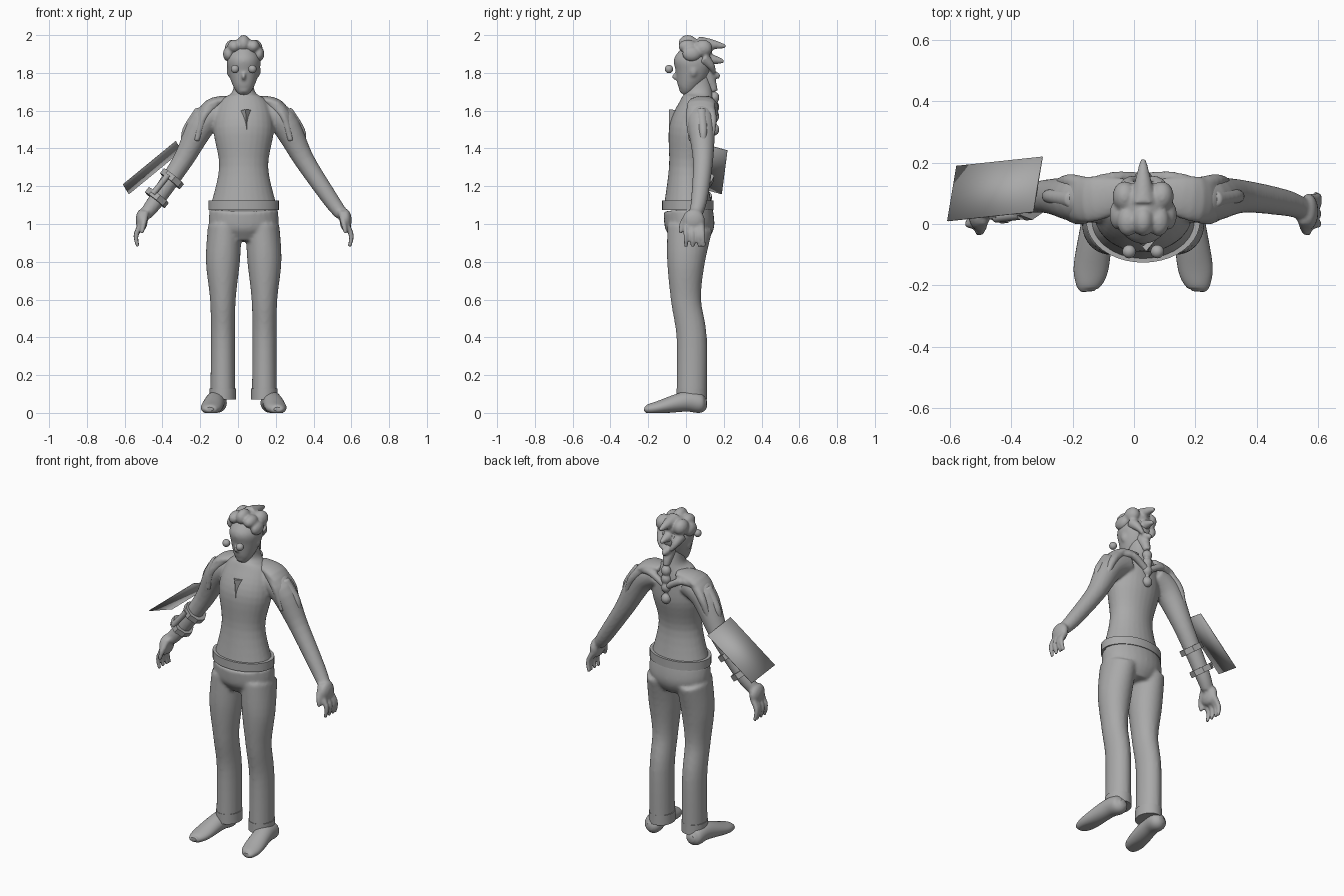
import bpy, bmesh, math
from mathutils import Matrix, Quaternion, Vector

cube = bpy.data.objects.get("Cube")
if cube:
    bpy.data.objects.remove(cube, do_unlink=True)

SIDES = (1, -1)
BODY_CENTRE = Vector((.03, 0, 0))
UPRIGHT = Quaternion()

grey = bpy.data.materials.new("plain grey")
grey.use_nodes = True
grey.diffuse_color = (.4, .4, .4, 1)
grey.node_tree.nodes["Principled BSDF"].inputs["Base Color"].default_value = grey.diffuse_color


def spline(rows, steps):
    """Catmull-Rom interpolation between rows of numbers."""
    points = [Vector(row) for row in rows]
    padded = [points[0], *points, points[-1]]
    smooth = []
    for before, start, end, after in zip(padded, padded[1:], padded[2:], padded[3:]):
        leave, arrive = (end - before) / 2, (after - start) / 2
        for step in range(steps):
            t = step / steps
            bend = (end - start) * (3 - 2 * t) + arrive * (t - 1)
            smooth.append(start + leave * t * (1 - t) ** 2 + bend * t * t)
    return smooth + [points[-1]]


def loft(bm, rows, side=1, ref=(0, 1, 0), segments=28, steps=5):
    """Skin oval sections given as x, y, z, radius and optional radius along ref."""
    rows = spline([(row[0] * side, *row[1:4], row[-1]) for row in rows], steps)
    rings = []
    for index, row in enumerate(rows):
        following = rows[min(index + 1, len(rows) - 1)]
        previous = rows[max(index - 1, 0)]
        tangent = (Vector(following[:3]) - Vector(previous[:3])).normalized()
        sideways = tangent.cross(Vector(ref)).normalized()
        across = sideways * row[3]
        along = sideways.cross(tangent) * row[4]
        ring = []
        for k in range(segments):
            angle = math.tau * k / segments
            offset = across * math.cos(angle) + along * math.sin(angle)
            ring.append(bm.verts.new(Vector(row[:3]) + offset))
        rings.append(ring)
    for lower, upper in zip(rings, rings[1:]):
        for k in range(segments):
            bm.faces.new((lower[k - 1], lower[k], upper[k], upper[k - 1]))
    bm.faces.new(rings[0])
    bm.faces.new(rings[-1])


def strand(bm, points, thick, thin, side=1):
    """A round strand that tapers evenly along its path."""
    last = len(points) - 1
    rows = [(*point, thick + (thin - thick) * i / last) for i, point in enumerate(points)]
    loft(bm, rows, side, ref=(1, 0, 0), segments=14)


def blob(bm, centre, radii):
    place = Matrix.LocRotScale(Vector(centre), UPRIGHT, Vector(radii))
    bmesh.ops.create_uvsphere(bm, u_segments=20, v_segments=12, radius=1, matrix=place)


def drum(bm, centre, size, turn=UPRIGHT, segments=40):
    place = Matrix.LocRotScale(Vector(centre), turn, Vector(size))
    bmesh.ops.create_cone(bm, cap_ends=True, segments=segments, radius1=1, radius2=1,
                          depth=1, matrix=place)


def finish(name, bm, voxel=0):
    """Turn a bmesh into an object, blending its pieces when a voxel size is given."""
    bmesh.ops.recalc_face_normals(bm, faces=bm.faces)
    mesh = bpy.data.meshes.new(name)
    bm.to_mesh(mesh)
    bm.free()
    mesh.materials.append(grey)
    part = bpy.data.objects.new(name, mesh)
    part.location = BODY_CENTRE
    bpy.context.collection.objects.link(part)
    if voxel:
        blend = part.modifiers.new("blend", "REMESH")
        blend.mode = "VOXEL"
        blend.voxel_size = voxel
        blend.use_smooth_shade = True
        soften = part.modifiers.new("soften", "SMOOTH")
        soften.factor = .5
        soften.iterations = 4
    bpy.ops.object.select_all(action="DESELECT")
    part.select_set(True)
    bpy.context.view_layer.objects.active = part
    bpy.ops.object.shade_smooth_by_angle(angle=math.radians(40))
    return part


# Torso, neck, arms and hands blended into one skin
bm = bmesh.new()
loft(bm, [(0, .01, 1.08, .18, .13), (0, .01, 1.3, .13, .1), (0, .03, 1.5, .16, .12),
          (0, .06, 1.64, .13, .09), (0, .07, 1.7, .06, .07), (0, .06, 1.8, .05, .06)])
for side in SIDES:
    loft(bm, [(.1, .08, 1.6, .07), (.21, .08, 1.54, .075), (.32, .09, 1.34, .054),
              (.46, .07, 1.13, .043), (.52, .05, 1.05, .035)], side)
    blob(bm, (side * .54, .04, 1.02), (.032, .06, .06))
    for y in (0, .03, .06, .08):
        strand(bm, [(.54, y, 1), (.57, y * 1.1, .94), (.56, y * 1.2, .88)], .018, .01, side)
    strand(bm, [(.52, .02, 1.06), (.53, -.02, 1), (.54, -.03, .95)], .02, .01, side)
finish("torso_and_arms", bm, .008)

# Trousers
bm = bmesh.new()
loft(bm, [(0, .02, .91, .1, .09), (0, .02, .98, .18, .13), (0, .01, 1.08, .18, .13)])
for side in SIDES:
    loft(bm, [(.11, .03, .1, .066, .08), (.11, .03, .4, .064, .08), (.11, 0, .6, .068, .08),
              (.11, 0, .8, .09, .1), (.1, .02, .98, .09, .12)], side)
finish("trousers", bm, .01)

# Waistband and trouser cuffs
bm = bmesh.new()
drum(bm, (0, .01, 1.1), (.186, .136, .05))
finish("waistband", bm)
bm = bmesh.new()
for side in SIDES:
    drum(bm, (side * .11, .03, .1), (.07, .08, .06))
finish("trouser_cuffs", bm)

# Shoes, flattened at the sole
bm = bmesh.new()
for side in SIDES:
    loft(bm, [(.14, .11, .05, .02), (.14, .08, .05, .05), (.15, 0, .06, .053), (.17, -.14, .03, .057, .035),
              (.18, -.2, .02, .04, .025), (.18, -.22, .02, .02, .01)], side, ref=(0, 0, 1))
for vert in bm.verts:
    vert.co.z = max(vert.co.z, 0)
finish("shoes", bm)

# Head with nose and ears
bm = bmesh.new()
loft(bm, [(0, -.02, 1.69, .02), (0, 0, 1.72, .05), (0, .03, 1.8, .08, .09),
          (0, .04, 1.88, .087, .1), (0, .04, 1.97, .03)])
blob(bm, (0, -.06, 1.78), (.01, .015, .02))
for side in SIDES:
    blob(bm, (side * .08, .04, 1.81), (.01, .02, .03))
finish("head", bm, .008)

# Eyeballs set forward of the face
bm = bmesh.new()
for side in SIDES:
    blob(bm, (side * .046, -.09, 1.82), (.022, .022, .022))
finish("eyes", bm)

# Hair: curls over the crown and locks swept back
bm = bmesh.new()
blob(bm, (0, .06, 1.92), (.08, .08, .06))
blob(bm, (0, .01, 1.955), (.036, .05, .046))
for side in SIDES:
    blob(bm, (side * .05, .01, 1.94), (.036, .05, .036))
    blob(bm, (side * .08, .03, 1.9), (.03, .05, .04))
    blob(bm, (side * .06, .09, 1.93), (.04, .05, .046))
    strand(bm, [(.06, .09, 1.88), (.05, .13, 1.84), (.03, .15, 1.8)], .035, .01, side)
for height, reach in ((1.95, .21), (1.87, .2), (1.79, .18)):
    strand(bm, [(0, .07, height), (0, .14, height), (0, reach, height - .01)], .045, .01)
strand(bm, [(0, .1, 1.8), (0, .13, 1.75), (0, .15, 1.7)], .04, .02)
finish("hair", bm, .007)

# Braid of beads down the back
bm = bmesh.new()
for height in (1.67, 1.62, 1.57, 1.5):
    blob(bm, (0, .15, height), (.03, .027, .032))
strand(bm, [(0, .14, 1.7), (0, .15, 1.6), (0, .15, 1.5)], .015, .01)
finish("braid", bm, .007)

# Draped shoulder mantle with drooping ends
bm = bmesh.new()
for side in SIDES:
    loft(bm, [(.05, .1, 1.66, .02, .05), (.18, .08, 1.63, .03, .075), (.27, .08, 1.5, .024, .05)], side)
    strand(bm, [(.23, .08, 1.6), (.3, .09, 1.5), (.315, .09, 1.44)], .03, .018, side)
    strand(bm, [(.15, .04, 1.64), (.21, .02, 1.57), (.25, .03, 1.44)], .028, .016, side)
    strand(bm, [(.17, .12, 1.63), (.24, .14, 1.55), (.28, .13, 1.44)], .03, .016, side)
    strand(bm, [(.19, .12, 1.62), (.1, .15, 1.63), (0, .15, 1.57)], .024, .018, side)
finish("shoulder_mantle", bm, .007)

# Chest flap under the collar
bm = bmesh.new()
loft(bm, [(.01, -.04, 1.6, .04, .05), (.02, -.06, 1.45, .01, .03)], segments=4)
finish("chest_flap", bm)

# Two blocky bands joined by a rail on the right forearm
bm = bmesh.new()
elbow, wrist = Vector((-.38, .08, 1.24)), Vector((-.46, .07, 1.14))
turn = (elbow - wrist).to_track_quat("Z", "Y")
for centre in (elbow, wrist):
    drum(bm, centre, (.068, .068, .034), turn, segments=8)
rail_offset = Vector((-.02, -.05, .02))
strand(bm, [elbow + rail_offset, wrist + rail_offset], .016, .016)
finish("forearm_bands", bm)

# Thin board floating beside the right arm
bm = bmesh.new()
corners = ((-.33, .04, 1.44), (-.3, .22, 1.39), (-.58, .19, 1.16), (-.61, .01, 1.21))
bm.faces.new([bm.verts.new(Vector(corner) - BODY_CENTRE) for corner in corners])
board = finish("board", bm)
board.modifiers.new("thickness", "SOLIDIFY").thickness = .004
